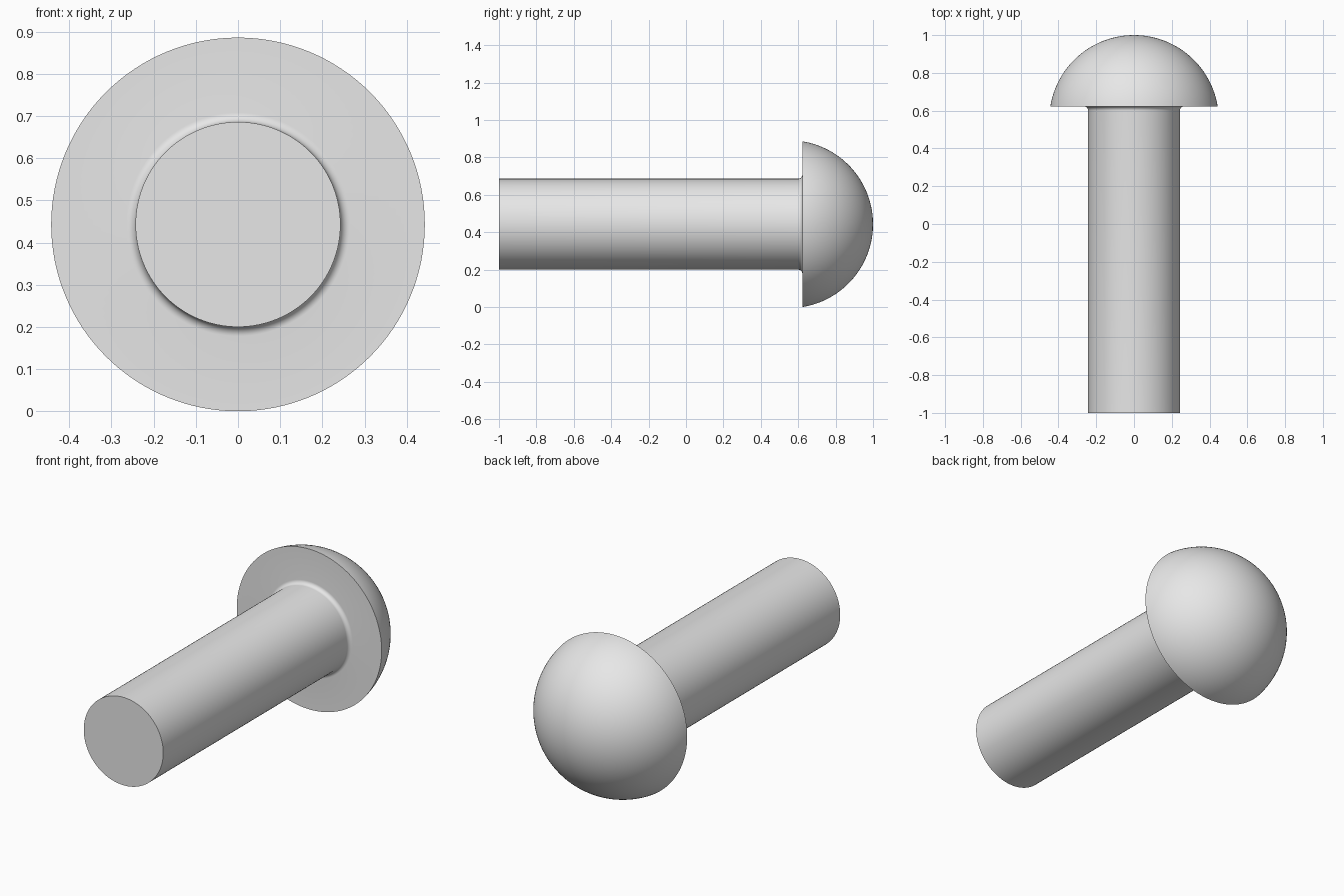
import bpy
import bmesh
from math import asin, cos, sin, pi, radians
from mathutils import Vector

cube = bpy.data.objects.get("Cube")
if cube:
    bpy.data.objects.remove(cube, do_unlink=True)

SEGMENTS = 128
HEAD_R, SHANK_R, FILLET = 0.443, 0.243, 0.022
FRONT, SEAT, TIP = -1.0, 0.622, 1.0

steel = bpy.data.materials.new("light_grey_metal")
steel.use_nodes = True
grey = (0.8, 0.8, 0.8, 1.0)
steel.diffuse_color = grey
steel.node_tree.nodes["Principled BSDF"].inputs["Base Color"].default_value = grey


def arc(cx, cy, radius, start, end, steps):
    """Points (radius from axis, position along axis) on a circular arc."""
    angles = [start + (end - start) * i / steps for i in range(steps + 1)]
    return [(cx + radius * cos(a), cy + radius * sin(a)) for a in angles]


def lathe(name, profile, height):
    """Revolve a profile about the y axis."""
    bm = bmesh.new()
    verts = [bm.verts.new((r, y, 0)) for r, y in profile]
    edges = [bm.edges.new(pair) for pair in zip(verts, verts[1:])]
    bmesh.ops.spin(bm, geom=verts + edges, cent=(0, 0, 0), axis=(0, 1, 0),
                   angle=2 * pi, steps=SEGMENTS, use_duplicate=False)
    bmesh.ops.remove_doubles(bm, verts=bm.verts[:], dist=0.0001)
    bmesh.ops.recalc_face_normals(bm, faces=bm.faces[:])
    bmesh.ops.translate(bm, verts=bm.verts[:], vec=Vector((0, 0, height)))
    mesh = bpy.data.meshes.new(name)
    bm.to_mesh(mesh)
    bm.free()
    mesh.materials.append(steel)
    obj = bpy.data.objects.new(name, mesh)
    bpy.context.collection.objects.link(obj)
    return obj


# Shank with its flat end, then the fillet under the head
profile = [(0, FRONT), (SHANK_R, FRONT)]
profile += arc(SHANK_R + FILLET, SEAT - FILLET, FILLET, pi, pi / 2, 8)

# Domed head: spherical cap through the rim and the tip
rise = TIP - SEAT
dome_r = (HEAD_R ** 2 + rise ** 2) / (2 * rise)
centre = TIP - dome_r
rim_angle = asin((SEAT - centre) / dome_r)
profile += arc(0, centre, dome_r, rim_angle, pi / 2, 32)[:-1] + [(0, TIP)]

rivet = lathe("round_head_rivet", profile, HEAD_R)

bpy.ops.object.select_all(action="DESELECT")
rivet.select_set(True)
bpy.context.view_layer.objects.active = rivet
bpy.ops.object.shade_smooth_by_angle(angle=radians(30))
